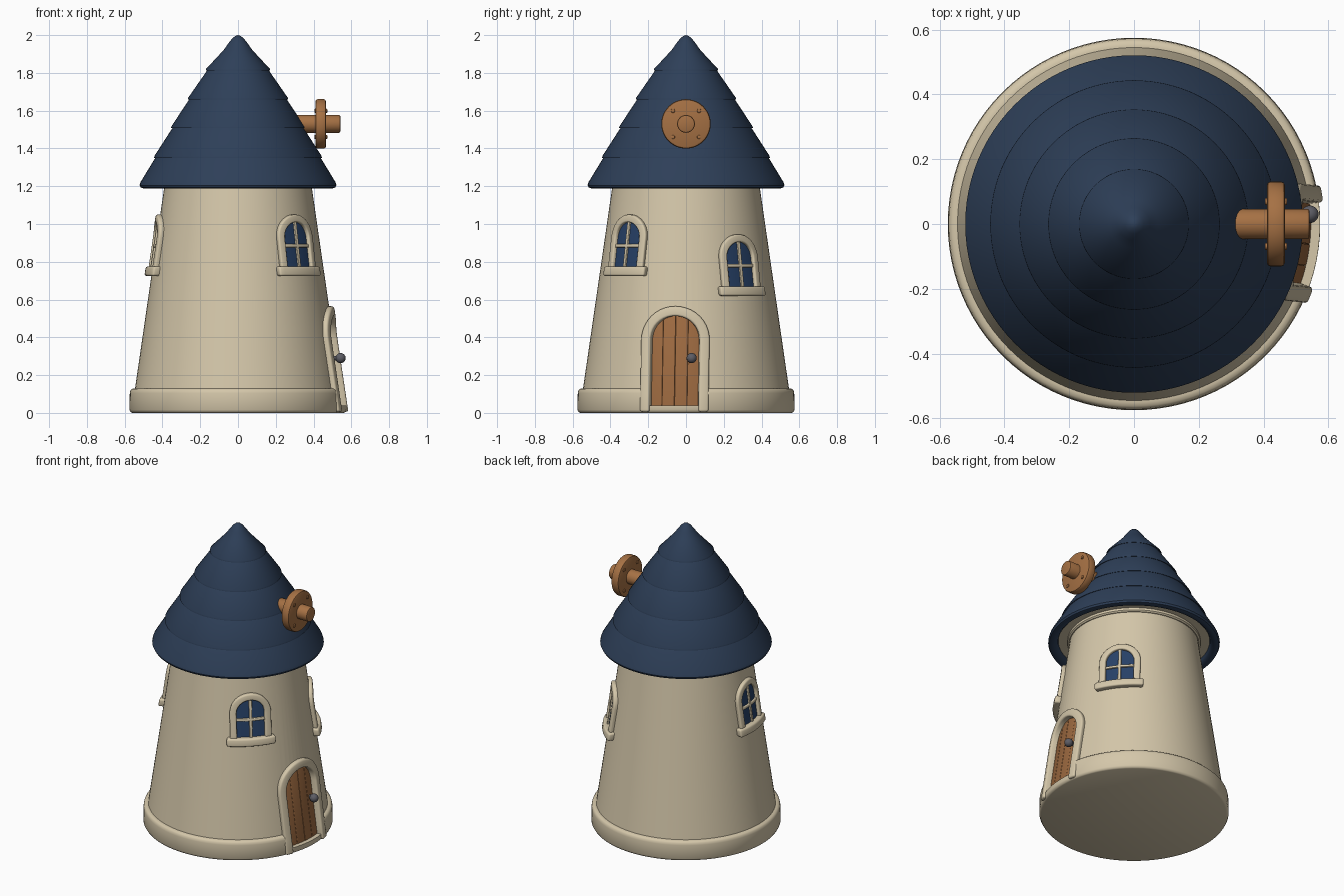
import bpy, bmesh
from math import sin, cos, pi, asin, sqrt, radians, hypot
from mathutils import Matrix, Vector

cube = bpy.data.objects.get("Cube")
if cube:
    bpy.data.objects.remove(cube, do_unlink=True)


def material(name, rgb):
    m = bpy.data.materials.new(name)
    m.use_nodes = True
    m.diffuse_color = (*rgb, 1)
    bsdf = next(n for n in m.node_tree.nodes if n.type == 'BSDF_PRINCIPLED')
    bsdf.inputs["Base Color"].default_value = (*rgb, 1)
    return m


CREAM = material("cream_plaster", (0.66, 0.57, 0.40))
NAVY = material("navy_tiles", (0.027, 0.050, 0.098))
GLASS = material("blue_glass", (0.020, 0.052, 0.135))
WOOD = material("wheel_wood", (0.38, 0.165, 0.058))
DOOR = material("door_wood", (0.34, 0.145, 0.052))
METAL = material("grey_metal", (0.11, 0.11, 0.13))


def smooth(ob, angle=50):
    bpy.ops.object.select_all(action='DESELECT')
    ob.select_set(True)
    bpy.context.view_layer.objects.active = ob
    bpy.ops.object.shade_smooth_by_angle(angle=radians(angle))


def finish(bm, name, mat, bevel=0, angle=50):
    """Clean, round the hard edges and turn a bmesh into an object."""
    bmesh.ops.recalc_face_normals(bm, faces=bm.faces)
    if bevel:
        hard = [e for e in bm.edges if len(e.link_faces) == 2
                and e.calc_face_angle() > radians(45)]
        bmesh.ops.bevel(bm, geom=hard, offset=bevel, segments=3, profile=0.5,
                        affect='EDGES', clamp_overlap=True)
    me = bpy.data.meshes.new(name)
    bm.to_mesh(me)
    bm.free()
    me.materials.append(mat)
    ob = bpy.data.objects.new(name, me)
    bpy.context.collection.objects.link(ob)
    smooth(ob, angle)
    return ob


def revolve(name, profile, mat, segments=96, turn=Matrix(), angle=40):
    """Spin a (radius, height) profile that starts and ends on the axis."""
    bm = bmesh.new()
    verts = [bm.verts.new((r, 0, z)) for r, z in profile]
    edges = [bm.edges.new(p) for p in zip(verts, verts[1:])]
    bmesh.ops.spin(bm, geom=verts + edges, cent=(0, 0, 0), axis=(0, 0, 1),
                   angle=2 * pi, steps=segments, use_merge=True)
    bmesh.ops.remove_doubles(bm, verts=bm.verts, dist=0.0002)
    bm.transform(turn)
    return finish(bm, name, mat, angle=angle)


def wall(z):
    return 0.545 - 0.145 * (z - 0.13)


def wrap(az, u, v, d):
    """Place sideways u, height v and depth d on the tapered wall."""
    a, r = az + u / wall(v), wall(v) + d
    return Vector((r * cos(a), r * sin(a), v))


def band(name, az, path, width, d0, d1, mat, bevel):
    """Rectangular bar following a path on the wall."""
    bm = bmesh.new()
    rings = []
    for i, (u, v) in enumerate(path):
        a, b = path[max(i - 1, 0)], path[min(i + 1, len(path) - 1)]
        tu, tv = b[0] - a[0], b[1] - a[1]
        s = width / 2 / hypot(tu, tv)
        rings.append([bm.verts.new(wrap(az, u - tv * k * s, v + tu * k * s, d))
                      for k, d in ((-1, d0), (1, d0), (1, d1), (-1, d1))])
    for p, q in zip(rings, rings[1:]):
        for j in range(4):
            bm.faces.new((p[j], p[j - 1], q[j - 1], q[j]))
    bm.faces.new(rings[0])
    bm.faces.new(rings[-1])
    return finish(bm, name, mat, bevel)


def panel(name, az, u0, u1, half, v0, spring, d0, d1, mat, bevel=0, n=10):
    """Arch-topped slab, or one plank of it between u0 and u1."""
    bm = bmesh.new()
    t0, t1 = asin(u0 / half), asin(u1 / half)
    cols = []
    for i in range(n + 1):
        u = half * sin(t0 + (t1 - t0) * i / n)
        top = spring + sqrt(max(half * half - u * u, 0))
        cols.append([bm.verts.new(wrap(az, u, v, d))
                     for v, d in ((v0, d0), (top, d0), (top, d1), (v0, d1))])
    for p, q in zip(cols, cols[1:]):
        for j in range(4):
            bm.faces.new((p[j], p[j - 1], q[j - 1], q[j]))
    bm.faces.new(cols[0])
    bm.faces.new(cols[-1])
    return finish(bm, name, mat, bevel)


def arch(half, v0, spring):
    left = [(half, v0 + (spring - v0) * i / 4) for i in range(4)]
    curve = [(half * cos(pi * i / 20), spring + half * sin(pi * i / 20)) for i in range(21)]
    return left + curve + [(-u, v) for u, v in reversed(left)]


def level(half, v):
    return [(half * (i / 5 - 1), v) for i in range(11)]


# Tower and base
tower = revolve("tower_wall", [(0, 0.08), (wall(0.08), 0.08), (wall(1.24), 1.24), (0, 1.24)], CREAM)
base = revolve("base_plinth", [(0, 0), (0.56, 0), (0.569, 0.004), (0.575, 0.016), (0.573, 0.105),
                               (0.570, 0.119), (0.562, 0.127), (0.55, 0.13), (0, 0.13)], CREAM)

# Door recess
door_az = radians(-6.5)
cutter = panel("door_cutter", door_az, -0.14, 0.14, 0.14, 0.04, 0.385, -0.03, 0.12, CREAM, n=24)
cutter.hide_render = True
for ob in (tower, base):
    mod = ob.modifiers.new("door_recess", 'BOOLEAN')
    mod.operation = 'DIFFERENCE'
    mod.solver = 'EXACT'
    mod.object = cutter
    bpy.context.view_layer.objects.active = ob
    bpy.ops.object.modifier_apply(modifier=mod.name)
    smooth(ob, 40)
bpy.data.objects.remove(cutter, do_unlink=True)

# Door planks, frame and knob
for i in range(4):
    u = -0.138 + 0.069 * i
    panel(f"door_plank_{i + 1}", door_az, u, u + 0.069, 0.138, 0.036, 0.385, -0.035, -0.012,
          DOOR, 0.004)
band("door_frame", door_az, arch(0.154, 0.006, 0.385), 0.052, -0.035, 0.027, CREAM, 0.012)
out = Matrix.Rotation(door_az, 4, 'Z') @ Matrix.Rotation(pi / 2, 4, 'Y')
knob_at = Matrix.Translation(wrap(door_az, 0.088, 0.29, 0.022))
ball = [(0.027 * sin(pi * i / 12), -0.027 * cos(pi * i / 12)) for i in range(13)]
revolve("door_knob", ball, METAL, 24, knob_at @ out)
revolve("knob_stem", [(0, -0.04), (0.012, -0.04), (0.012, 0), (0, 0)], METAL, 16, knob_at @ out)

# Windows
for label, degrees, drop in (("front", -45, 0), ("back", 39, 0.105), ("side", 186, 0)):
    az = radians(degrees)
    low, spring = 0.75 - drop, 0.925 - drop
    panel(f"{label}_window_glass", az, -0.09, 0.09, 0.09, low, spring, -0.004, 0.004, GLASS, n=20)
    band(f"{label}_window_frame", az, arch(0.105, low, spring), 0.04, -0.01, 0.024, CREAM, 0.009)
    band(f"{label}_window_sill", az, level(0.145, low), 0.05, -0.01, 0.037, CREAM, 0.011)
    band(f"{label}_window_crossbar", az, level(0.09, low + 0.135), 0.018, -0.005, 0.014, CREAM, 0.004)
    band(f"{label}_window_upright", az, [(0, low), (0, low + 0.14), (0, low + 0.265)],
         0.018, -0.005, 0.014, CREAM, 0.004)

# Roof: stepped tile courses with a rounded tip and eave
roof = [(0, 1.235), (0.455, 1.235), (0.463, 1.205), (0.475, 1.193), (0.50, 1.188),
        (0.515, 1.193), (0.521, 1.205), (0.516, 1.222)]
for r, z in ((0.436, 1.353), (0.346, 1.51), (0.257, 1.662), (0.162, 1.815)):
    roof += [(r, z), (r + 0.008, z - 0.003), (r + 0.007, z + 0.006)]
roof += [(0.075, 1.922), (0.05, 1.958), (0.03, 1.983), (0.014, 1.996), (0, 2.0)]
revolve("conical_roof", roof, NAVY)
revolve("roof_soffit", [(0, 1.218), (0.462, 1.218), (0.462, 1.24), (0, 1.24)], CREAM)
revolve("tower_cornice", [(0, 1.195), (0.396, 1.195), (0.404, 1.203), (0.404, 1.22), (0, 1.22)], CREAM)

# Wheel on its axle, standing out of the roof
side = Matrix.Translation((0, 0, 1.53)) @ Matrix.Rotation(pi / 2, 4, 'Y')


def disc(name, radius, x0, x1, rim, turn=side, segments=48):
    revolve(name, [(0, x0), (radius - rim, x0), (radius - rim * 0.3, x0 + rim * 0.3),
                   (radius, x0 + rim), (radius, x1 - rim), (radius - rim * 0.3, x1 - rim * 0.3),
                   (radius - rim, x1), (0, x1)], WOOD, segments, turn)


disc("wheel_axle", 0.047, 0.26, 0.542, 0.008)
disc("wheel_disc", 0.131, 0.41, 0.466, 0.012)
for i in range(4):
    a = pi / 4 + i * pi / 2
    spot = Matrix.Translation((0, 0.098 * cos(a), 0.098 * sin(a)))
    disc(f"wheel_peg_{i + 1}", 0.011, 0.404, 0.473, 0.004, spot @ side, 16)
